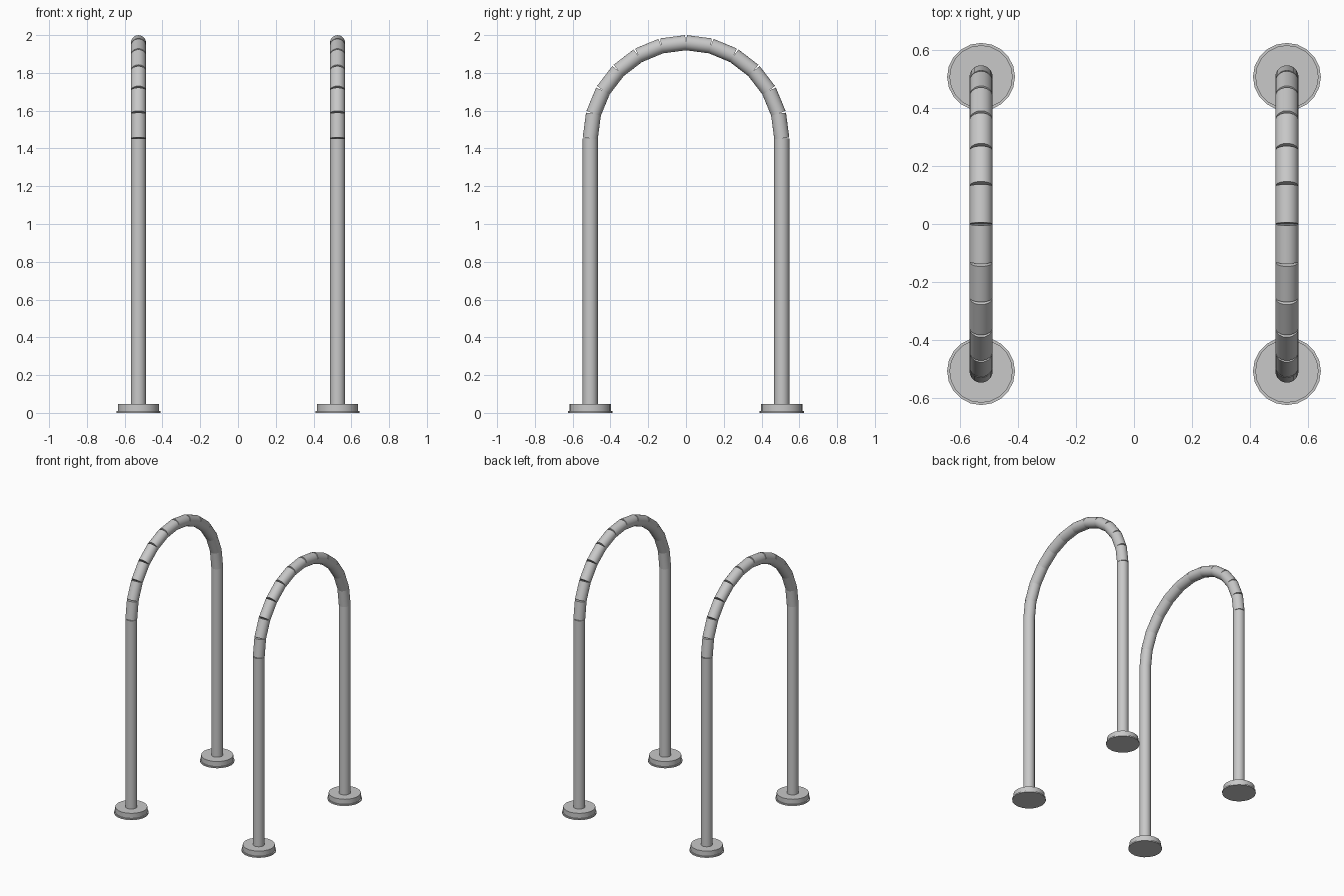
import bpy, math
from mathutils import Vector

if "Cube" in bpy.data.objects:
    bpy.data.objects.remove(bpy.data.objects["Cube"])

SIDES = 20
X, R, TUBE = 0.527, 0.507, 0.04   # hoop offset, arch radius, pipe radius
ARCH_Z = 1.453                    # height where the arch begins
STEPS = 12

steel = bpy.data.materials.new("brushed_steel_grey")
steel.diffuse_color = (0.58, 0.58, 0.58, 1)
steel.use_nodes = True
steel.node_tree.nodes["Principled BSDF"].inputs["Base Color"].default_value = steel.diffuse_color


def rod(name, a, b, radius):
    """Capped cylinder from point a to point b."""
    a, b = Vector(a), Vector(b)
    d = b - a
    bpy.ops.mesh.primitive_cylinder_add(
        vertices=SIDES, radius=radius, depth=d.length,
        location=(a + b) / 2, rotation=d.to_track_quat('Z', 'Y').to_euler())
    ob = bpy.context.object
    ob.name = name
    ob.data.materials.append(steel)
    bpy.ops.object.shade_smooth_by_angle(angle=math.radians(30))
    return ob


for side, x in (("left", -X), ("right", X)):
    # Legs with stepped round feet
    for end, y in (("front", -R), ("back", R)):
        tag = f"{side}_{end}"
        rod(tag + "_leg", (x, y, 0.03), (x, y, ARCH_Z), TUBE)
        rod(tag + "_foot_flange", (x, y, 0.005), (x, y, 0.047), 0.109)
        rod(tag + "_foot_plate", (x, y, 0), (x, y, 0.01), 0.117)

    # Arch of straight pipe pieces, leaving thin open joints on the outside
    pts = [(x, -R * math.cos(math.pi * i / STEPS),
            ARCH_Z + R * math.sin(math.pi * i / STEPS)) for i in range(STEPS + 1)]
    for i in range(STEPS):
        rod(f"{side}_arch_piece_{i + 1}", pts[i], pts[i + 1], TUBE)
